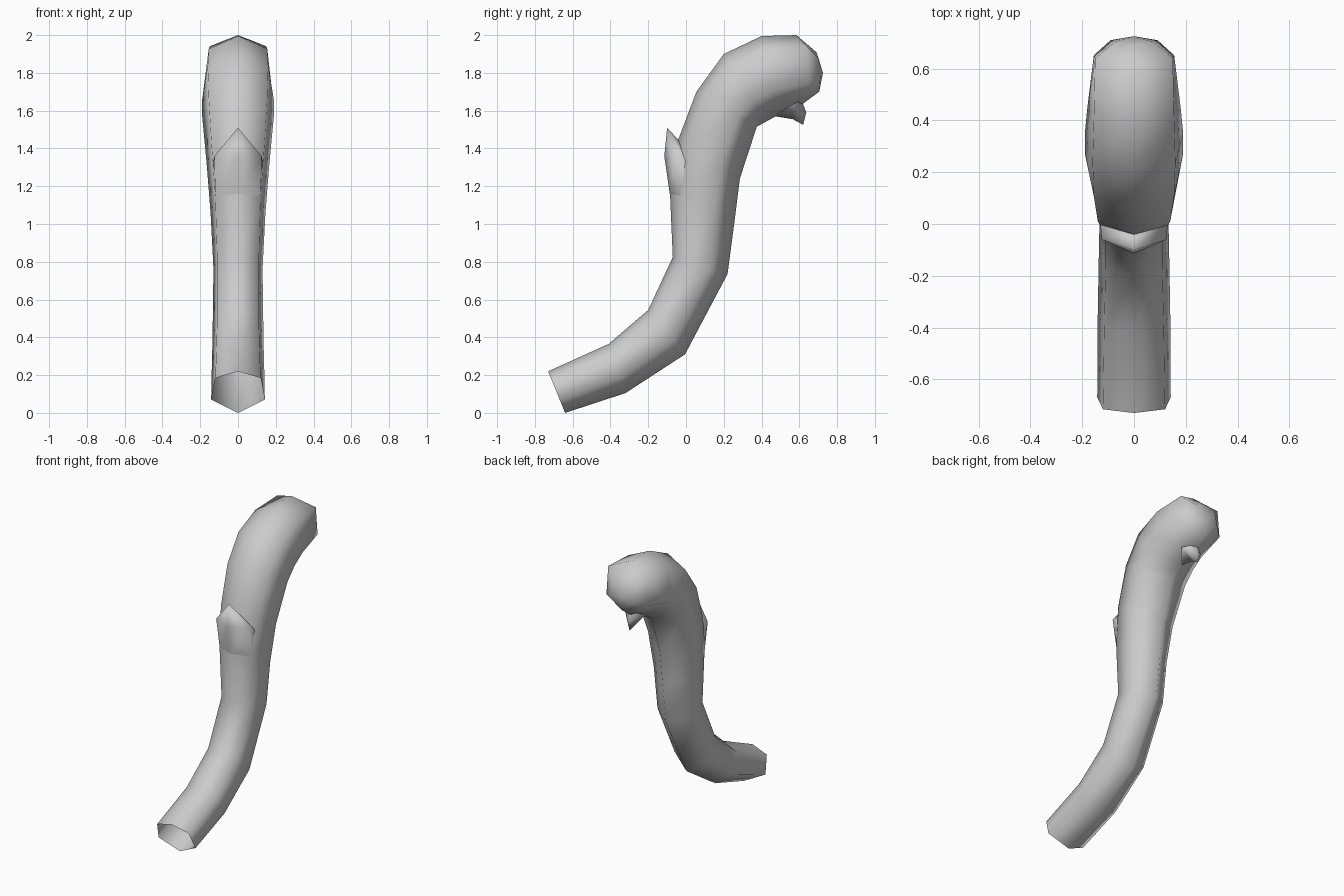
import bpy
import bmesh

grey = bpy.data.materials.new("plain_grey")
grey.diffuse_color = (0.6, 0.6, 0.6, 1)


def make(name, verts, faces):
    bm = bmesh.new()
    vs = [bm.verts.new(v) for v in verts]
    for f in faces:
        bm.faces.new([vs[i] for i in f])
    bmesh.ops.recalc_face_normals(bm, faces=bm.faces)
    for f in bm.faces:
        f.smooth = True
    mesh = bpy.data.meshes.new(name)
    bm.to_mesh(mesh)
    bm.free()
    mesh.materials.append(grey)
    ob = bpy.data.objects.new(name, mesh)
    bpy.context.collection.objects.link(ob)
    return ob


# Curved tube: top y, z, bottom y, z, upper and lower half width, end bulge
rings = [
    (-.73, .22, -.64, 0, .12, .142, 0),
    (-.41, .365, -.32, .105, .115, .14, 0),
    (-.20, .545, -.005, .31, .11, .135, 0),
    (-.07, .825, .22, .735, .11, .13, 0),
    (-.085, 1.17, .255, 1.0, .12, .145, 0),
    (-.04, 1.45, .285, 1.24, .14, .165, 0),
    (.055, 1.70, .375, 1.515, .155, .19, 0),
    (.20, 1.90, .42, 1.54, .16, .19, 0),
    (.40, 1.995, .475, 1.57, .155, .18, 0),
    (.585, 2.0, .61, 1.63, .15, .155, .05),
    (.69, 1.91, .705, 1.70, .075, .09, .01),
]
verts, faces = [], []
for ty, tz, by, bz, wu, wl, bulge in rings:
    for x, f in ((0, 0), (wu, .16), (wl, .68), (0, 1), (-wl, .68), (-wu, .16)):
        verts.append((x, ty + (by - ty) * f + (bulge if x else 0),
                      tz + (bz - tz) * f))
for r in range(len(rings) - 1):
    for i in range(6):
        j = (i + 1) % 6
        faces.append((6 * r + i, 6 * r + j, 6 * r + 6 + j, 6 * r + 6 + i))
# Rounded closed tip; the lower end stays open
last = 6 * (len(rings) - 1)
verts.append((0, .725, 1.80))
for i in range(6):
    faces.append((last + i, last + (i + 1) % 6, len(verts) - 1))
make("curved_tube", verts, faces)

# Pointed lip on the front of the tube
make("front_lip", [
    (-.12, -.03, 1.15), (0, -.086, 1.16), (.12, -.03, 1.15),
    (-.125, -.06, 1.36), (0, -.115, 1.36), (.125, -.06, 1.36),
    (0, -.10, 1.51), (-.13, 0, 1.33), (0, -.035, 1.44), (.13, 0, 1.33)],
    [(0, 1, 4, 3), (1, 2, 5, 4), (3, 4, 6), (4, 5, 6),
     (3, 6, 8, 7), (6, 5, 9, 8), (0, 3, 7), (2, 9, 5)])

# Small hooked spur under the head
make("lower_spur", [
    (0, .46, 1.572), (0, .565, 1.555), (0, .62, 1.525), (0, .637, 1.59),
    (0, .61, 1.66), (.08, .56, 1.63), (-.08, .56, 1.63)],
    [(0, 1, 5), (1, 2, 5), (2, 3, 5), (3, 4, 5),
     (1, 0, 6), (2, 1, 6), (3, 2, 6), (4, 3, 6)])
